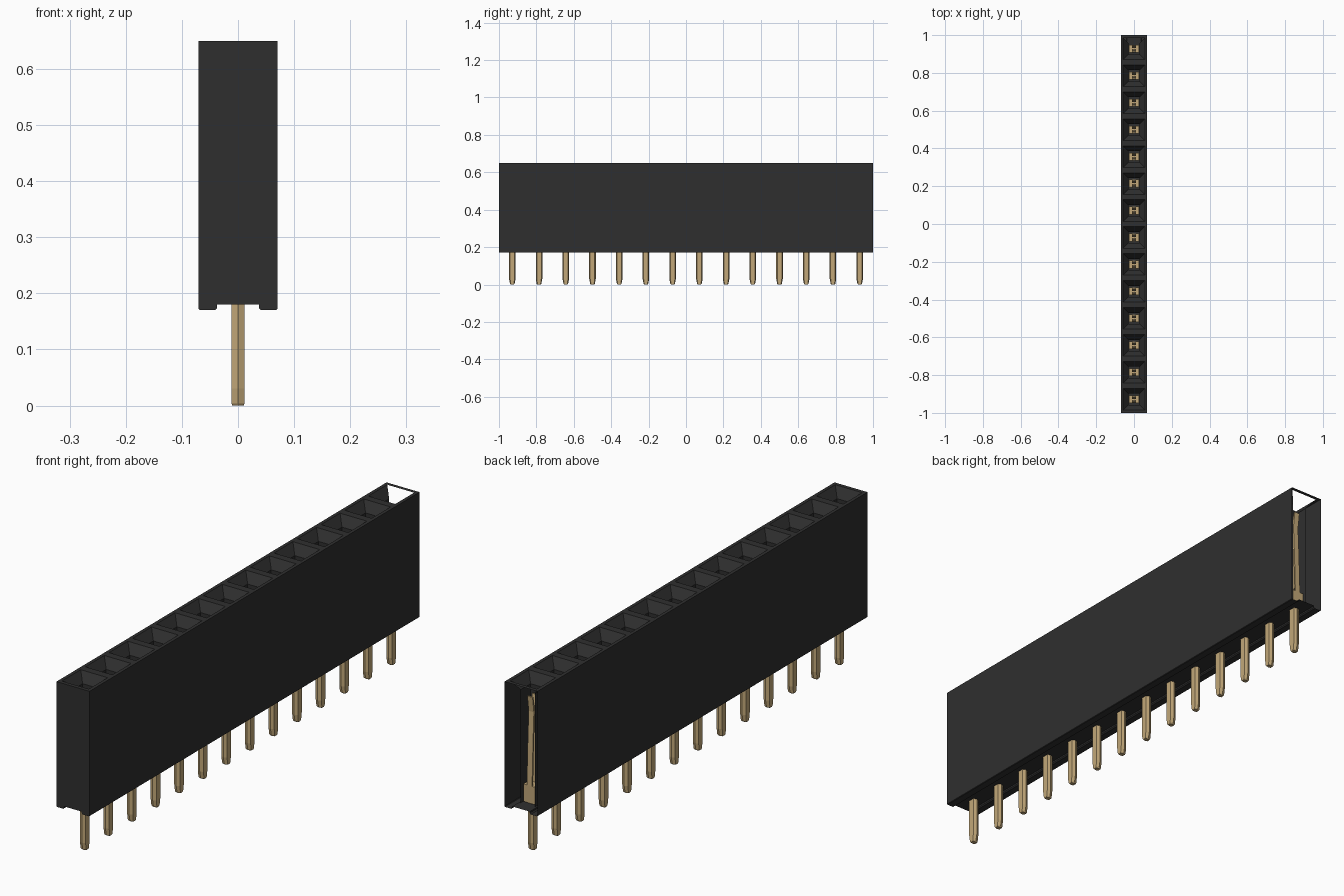
import bpy, bmesh

if "Cube" in bpy.data.objects:
    bpy.data.objects.remove(bpy.data.objects["Cube"], do_unlink=True)

CELLS = 14
PITCH = 2 / CELLS
TOP, FLOOR, FOOT = 0.65, 0.18, 0.17
HALF = 0.07


def material(name, rgb):
    m = bpy.data.materials.new(name)
    m.use_nodes = True
    m.diffuse_color = (*rgb, 1)
    m.node_tree.nodes["Principled BSDF"].inputs["Base Color"].default_value = (*rgb, 1)
    return m


BLACK = material("black plastic", (0.028, 0.028, 0.028))
GOLD = material("gold plating", (0.54, 0.39, 0.19))


def finish(name, bm, mat):
    bmesh.ops.remove_doubles(bm, verts=bm.verts, dist=0.0001)
    me = bpy.data.meshes.new(name)
    bm.to_mesh(me)
    bm.free()
    me.materials.append(mat)
    ob = bpy.data.objects.new(name, me)
    bpy.context.collection.objects.link(ob)
    return ob


def bridge(bm, a, b, skip=None):
    n = len(a)
    for i in range(n):
        if i != skip:
            bm.faces.new((a[i], a[(i + 1) % n], b[(i + 1) % n], b[i]))


def rect(bm, hx, hy, z, y):
    return [bm.verts.new(p) for p in
            ((-hx, y - hy, z), (hx, y - hy, z), (hx, y + hy, z), (-hx, y + hy, z))]


# Outer housing: channelled profile, closed at the front and open at the back
bm = bmesh.new()
half = [(HALF, TOP), (HALF, FOOT + 0.002), (HALF - 0.002, FOOT),
        (0.041, FOOT), (0.037, FOOT + 0.004), (0.037, FLOOR)]
profile = half + [(-x, z) for x, z in reversed(half)]
front = [bm.verts.new((x, -1, z)) for x, z in profile]
back = [bm.verts.new((x, 1, z)) for x, z in profile]
bridge(bm, front, back, skip=len(profile) - 1)
bm.faces.new(front)
bmesh.ops.recalc_face_normals(bm, faces=bm.faces)
finish("housing", bm, BLACK)

# Sockets: rim, funnel and pocket; the last one is open at the back
bm = bmesh.new()
centres = [-1 + PITCH * (i + 0.5) for i in range(CELLS)]
for y in centres:
    loops = [rect(bm, hx, hy, z, y) for hx, hy, z in
             ((HALF, PITCH / 2, TOP), (0.057, 0.057, TOP),
              (0.03, 0.03, TOP - 0.036), (0.03, 0.03, FLOOR))]
    for k in range(3):
        is_open = y == centres[-1] and k > 0
        bridge(bm, loops[k], loops[k + 1], skip=2 if is_open else None)
finish("sockets", bm, BLACK)

# Solder pins: six-sided posts with a tapered tip
bm = bmesh.new()
for y in centres:
    rings = []
    for z, sx, sy in ((FLOOR + 0.002, 1, 1), (0.03, 1, 1), (0.004, 0.97, 0.7), (0, 0.85, 0.5)):
        rings.append([bm.verts.new((x * sx, y + dy * sy, z)) for x, dy in
                      ((0, -0.0175), (0.012, -0.012), (0.012, 0.012),
                       (0, 0.0175), (-0.012, 0.012), (-0.012, -0.012))])
    for a, b in zip(rings, rings[1:]):
        bridge(bm, a, b)
    bm.faces.new(rings[0])
    bm.faces.new(rings[-1])
bmesh.ops.recalc_face_normals(bm, faces=bm.faces)
finish("solder_pins", bm, GOLD)

# Spring contacts: a base block with two bowed blades above it
bm = bmesh.new()
for y in centres:
    low, high = rect(bm, 0.026, 0.02, FLOOR + 0.003, y), rect(bm, 0.026, 0.02, 0.25, y)
    bridge(bm, low, high)
    bm.faces.new(low)
    bm.faces.new(high)
    for side in (-1, 1):
        path = ((0.25, 0.017), (0.4, 0.012), (0.53, 0.006), (0.59, 0.014))
        rings = [rect(bm, 0.011, 0.003, z, y + side * off) for z, off in path]
        for a, b in zip(rings, rings[1:]):
            bridge(bm, a, b)
        bm.faces.new(rings[-1])
bmesh.ops.recalc_face_normals(bm, faces=bm.faces)
finish("spring_contacts", bm, GOLD)
